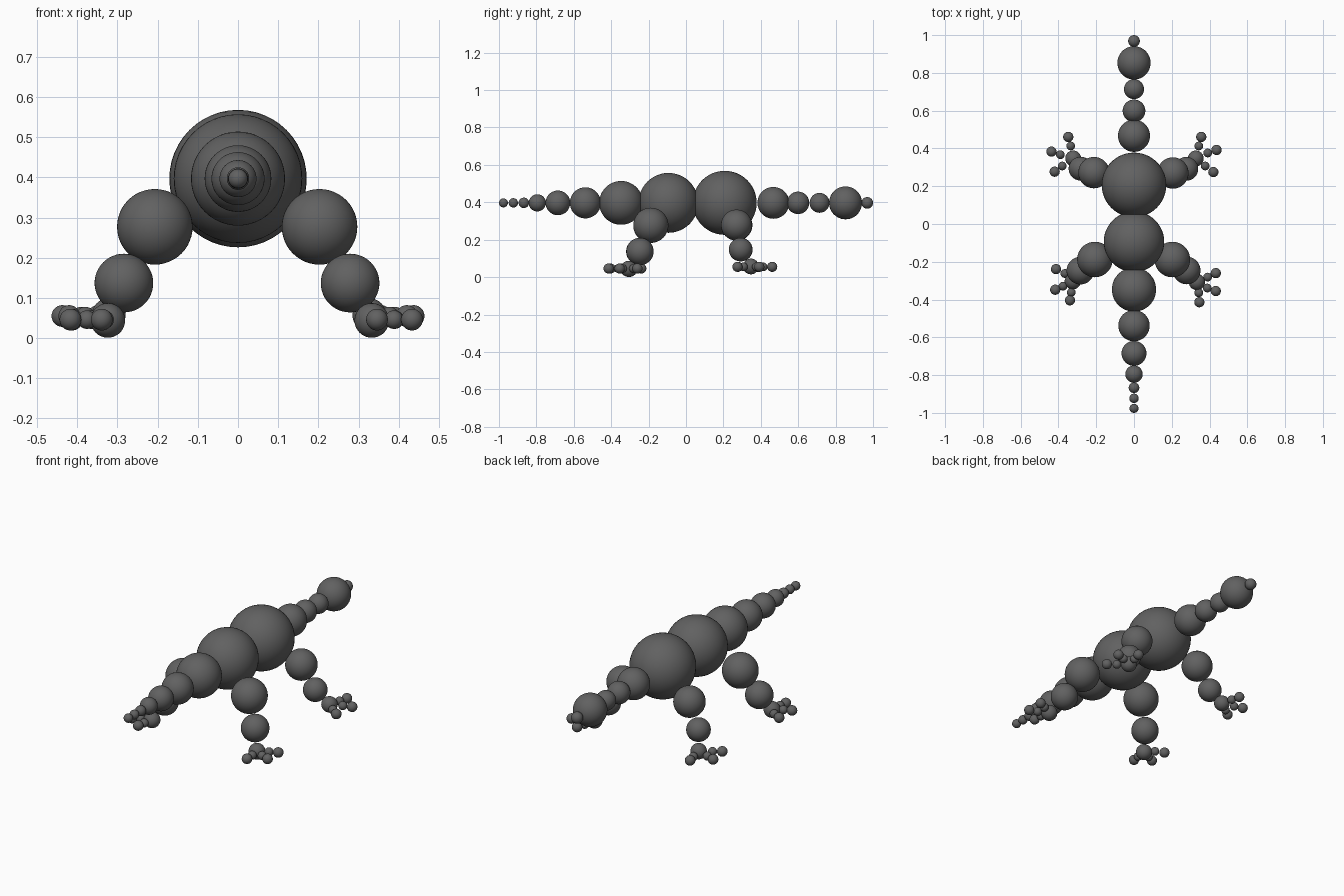
import bpy, bmesh
from mathutils import Matrix

skin = bpy.data.materials.new("dark_grey")
skin.diffuse_color = (0.12, 0.12, 0.12, 1)


def balls(name, spheres):
    """One object made of smooth spheres, each (x, y, z, radius)."""
    bm = bmesh.new()
    for x, y, z, r in spheres:
        bmesh.ops.create_uvsphere(bm, u_segments=48, v_segments=24, radius=r,
                                  matrix=Matrix.Translation((x, y, z)))
    for f in bm.faces:
        f.smooth = True
    me = bpy.data.meshes.new(name)
    bm.to_mesh(me)
    bm.free()
    me.materials.append(skin)
    ob = bpy.data.objects.new(name, me)
    bpy.context.collection.objects.link(ob)
    return ob


# Spine parts: (y, radius) along the centre line
Z = 0.397
spine = {
    "snout": [(0.969, 0.031)],
    "head": [(0.853, 0.088)],
    "neck": [(0.714, 0.053), (0.599, 0.06), (0.467, 0.085)],
    "chest": [(0.207, 0.171)],
    "hips": [(-0.094, 0.160)],
    "tail": [(-0.347, 0.117), (-0.538, 0.083), (-0.685, 0.066), (-0.795, 0.046),
             (-0.867, 0.028), (-0.923, 0.025), (-0.976, 0.024)],
}
for name, parts in spine.items():
    balls(name, [(0, y, Z, r) for y, r in parts])

# Leg joints: thigh, shin, foot as (x, y); toes as (mid x, mid y, tip x, tip y)
legs = {
    "left_fore": ([(-0.212, 0.272), (-0.283, 0.293), (-0.322, 0.347)],
                  [(-0.335, 0.413, -0.348, 0.461), (-0.390, 0.367, -0.437, 0.383),
                   (-0.380, 0.307, -0.420, 0.277)]),
    "right_fore": ([(0.206, 0.270), (0.277, 0.292), (0.327, 0.347)],
                   [(0.343, 0.413, 0.356, 0.461), (0.390, 0.376, 0.437, 0.392),
                    (0.377, 0.307, 0.420, 0.275)]),
    "left_hind": ([(-0.207, -0.188), (-0.284, -0.247), (-0.324, -0.303)],
                  [(-0.366, -0.262, -0.413, -0.239), (-0.376, -0.329, -0.417, -0.348),
                   (-0.332, -0.362, -0.339, -0.404)]),
    "right_hind": ([(0.203, -0.188), (0.279, -0.246), (0.333, -0.307)],
                   [(0.390, -0.281, 0.433, -0.260), (0.388, -0.339, 0.433, -0.355),
                    (0.343, -0.364, 0.346, -0.414)]),
}
# (z, radius) for thigh, shin, foot, then toe height
sizes = {"fore": ([(0.278, 0.083), (0.147, 0.063), (0.057, 0.042)], 0.055),
         "hind": ([(0.277, 0.094), (0.137, 0.073), (0.044, 0.043)], 0.046)}

for name, (joints, toes) in legs.items():
    dims, toe_z = sizes[name.split("_")[1]]
    balls(name + "_leg", [(x, y, z, r) for (x, y), (z, r) in zip(joints, dims)])
    balls(name + "_toes", [s for mx, my, tx, ty in toes
                           for s in ((mx, my, toe_z, 0.023), (tx, ty, toe_z, 0.027))])
